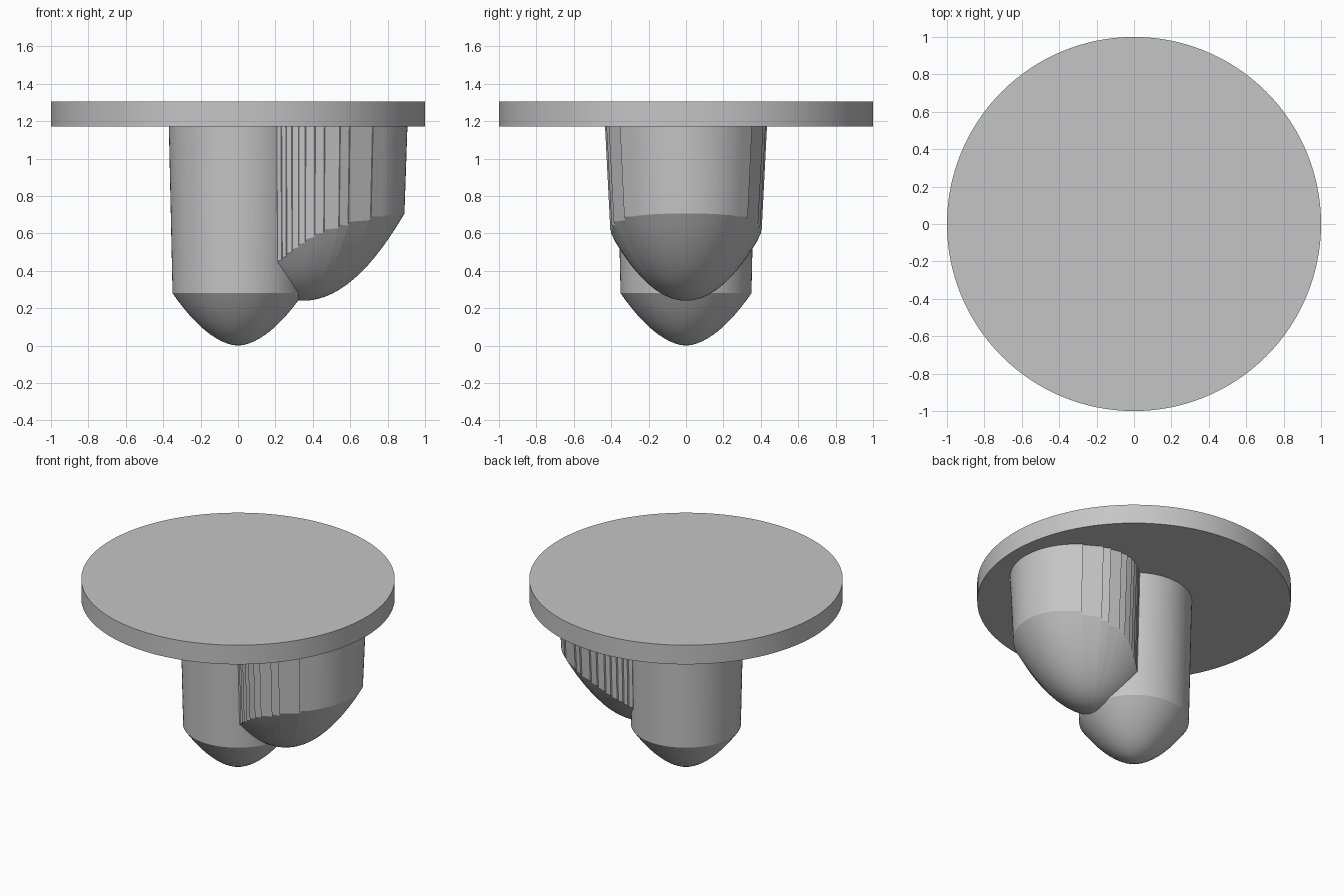
import bpy, math

if "Cube" in bpy.data.objects:
    bpy.data.objects.remove(bpy.data.objects["Cube"], do_unlink=True)

grey = bpy.data.materials.new("light_grey")
grey.use_nodes = True
colour = (0.56, 0.56, 0.56, 1)
grey.diffuse_color = colour
grey.node_tree.nodes["Principled BSDF"].inputs["Base Color"].default_value = colour


def loft(name, rings, start=None, angle=30):
    """Skin closed rings of equal length, from an optional pole to a flat cap."""
    n = len(rings[0])
    verts = [p for ring in rings for p in ring]
    faces = []
    for k in range(len(rings) - 1):
        for i in range(n):
            j = (i + 1) % n
            faces.append((k * n + i, k * n + j, (k + 1) * n + j, (k + 1) * n + i))
    if start:
        pole = len(verts)
        verts.append(start)
        faces += [(pole, (i + 1) % n, i) for i in range(n)]
    else:
        faces.append(tuple(reversed(range(n))))
    last = (len(rings) - 1) * n
    faces.append(tuple(range(last, last + n)))
    mesh = bpy.data.meshes.new(name)
    mesh.from_pydata(verts, [], faces)
    mesh.update()
    mesh.materials.append(grey)
    obj = bpy.data.objects.new(name, mesh)
    bpy.context.collection.objects.link(obj)
    bpy.ops.object.select_all(action="DESELECT")
    obj.select_set(True)
    bpy.context.view_layer.objects.active = obj
    bpy.ops.object.shade_smooth_by_angle(angle=math.radians(angle))
    return obj


def circle(r, z, n):
    return [(r * math.cos(2 * math.pi * i / n), r * math.sin(2 * math.pi * i / n), z)
            for i in range(n)]


# Round top plate
loft("top_plate", [circle(1, 1.17, 128), circle(1, 1.305, 128)])

# Central pin with a rounded tip and a slight draft
tip = [circle(0.35 * t / 12, 0.28 * (t / 12) ** 1.8, 72) for t in range(1, 13)]
loft("centre_pin", tip + [circle(0.37, 1.18, 72)], (0, 0, 0))

# Side lobe: ribbed flanks, rounded nose and a bowl-shaped underside
CX, LOW, TOP = 0.35, 0.24, 1.18


def half_width(x):
    if x < 0.46:
        return 0.4 - 1.9 * (0.46 - x) ** 2
    return 0.4 * math.sqrt(max(0, 1 - ((x - 0.46) / 0.43) ** 2))


def bowl(x, y):
    return LOW + 1.6 * (x - CX) ** 2 + 2.2 * y * y


half = [(0.1, half_width(0.1)), (0.18, half_width(0.18))]
for x in (0.21, 0.235, 0.26, 0.29, 0.325, 0.36, 0.41, 0.46, 0.54, 0.59, 0.71):
    y = half_width(x)
    half += [(x - 0.002, y - 0.005), (x + 0.002, y + 0.005)]
for i in range(1, 15):
    a = math.radians(50 * (1 - i / 14))
    half.append((0.46 + 0.43 * math.cos(a), 0.4 * math.sin(a)))
outline = [(x, -y) for x, y in half] + [(x, y) for x, y in reversed(half[:-1])]

rings = []
for step in range(1, 15):
    s = step / 14
    ring = []
    for x, y in outline:
        px, py = CX + (x - CX) * s, y * s
        ring.append((px, py, bowl(px, py)))
    rings.append(ring)
rings.append([(CX + (x - CX) * 1.03, y * 1.07, TOP) for x, y in outline])
loft("side_lobe", rings, (CX, 0, LOW), 25)
